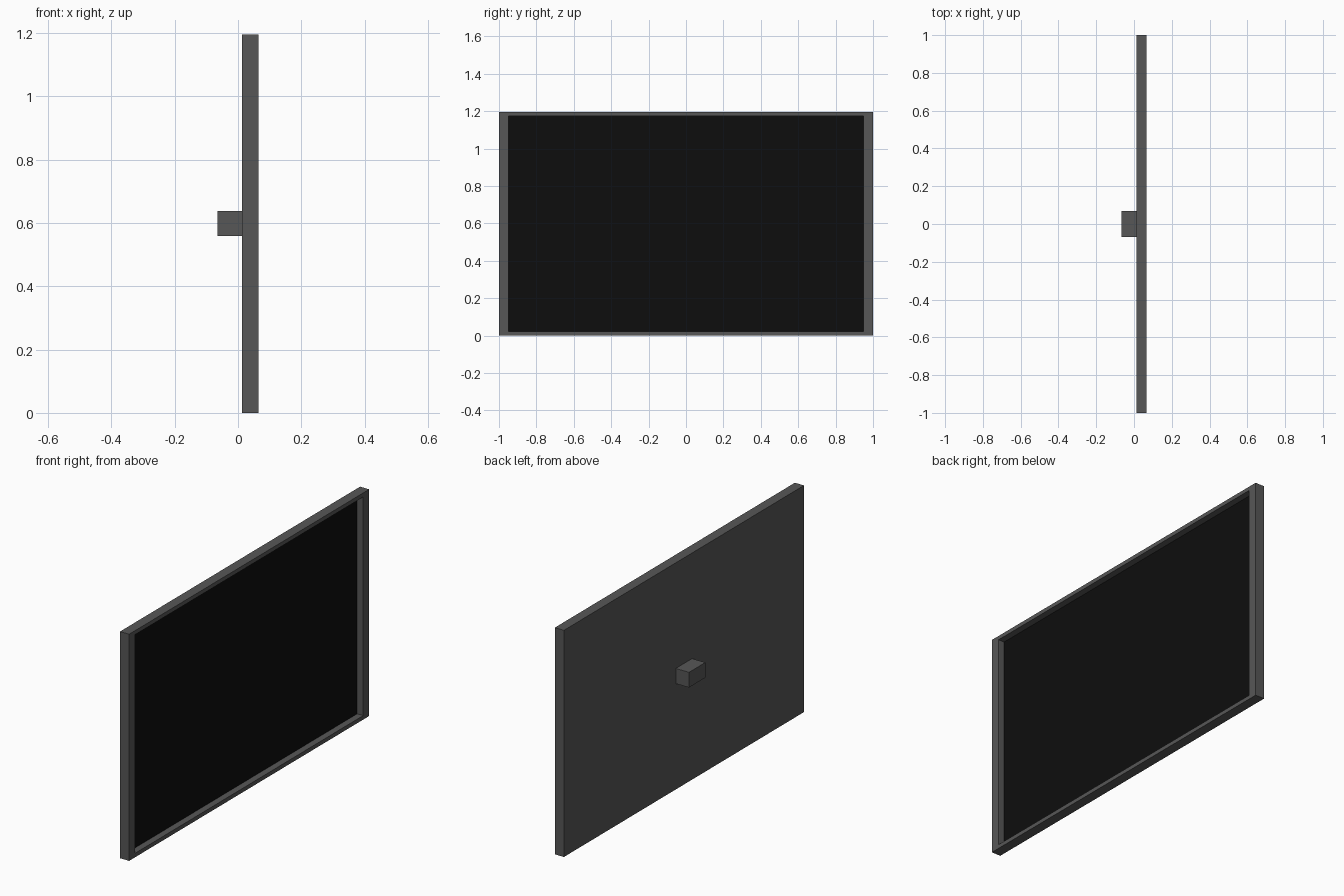
import bpy
import bmesh
from mathutils import Vector

cube = bpy.data.objects.get("Cube")
if cube:
    bpy.data.objects.remove(cube, do_unlink=True)


def material(name, value):
    mat = bpy.data.materials.new(name)
    mat.use_nodes = True
    color = (value, value, value, 1)
    mat.diffuse_color = color
    mat.node_tree.nodes["Principled BSDF"].inputs["Base Color"].default_value = color
    return mat


def box(name, low, high, mat):
    """Box between two opposite corners."""
    low, high = Vector(low), Vector(high)
    bm = bmesh.new()
    bmesh.ops.create_cube(bm, size=1)
    bmesh.ops.scale(bm, vec=high - low, verts=bm.verts)
    bmesh.ops.translate(bm, vec=(low + high) / 2, verts=bm.verts)
    mesh = bpy.data.meshes.new(name)
    bm.to_mesh(mesh)
    bm.free()
    mesh.materials.append(mat)
    obj = bpy.data.objects.new(name, mesh)
    bpy.context.collection.objects.link(obj)
    return obj


casing_gray = material("casing dark gray", 0.095)
screen_black = material("screen black", 0.004)

BACK, FRONT = 0.012, 0.065      # casing thickness along x
HEIGHT = 1.195
SIDE, EDGE = 0.05, 0.03         # border widths
RECESS = 0.035

# Casing: a slab whose +x face is inset and pushed in to hold the screen
casing = box("casing", (BACK, -1, 0), (FRONT, 1, HEIGHT), casing_gray)
casing.data.materials.append(screen_black)
bm = bmesh.new()
bm.from_mesh(casing.data)
face = max(bm.faces, key=lambda f: f.normal.x)
bmesh.ops.inset_region(bm, faces=[face], thickness=EDGE)
for v in face.verts:
    v.co.y = (1 - SIDE) * (1 if v.co.y > 0 else -1)
inner = bmesh.ops.extrude_discrete_faces(bm, faces=[face])["faces"][0]
bmesh.ops.translate(bm, vec=(-RECESS, 0, 0), verts=inner.verts)
inner.material_index = 1
bm.to_mesh(casing.data)
bm.free()

# Wall mount block at the centre of the back
box("wall_mount", (-0.065, -0.068, 0.558), (BACK, 0.068, 0.638), casing_gray)
